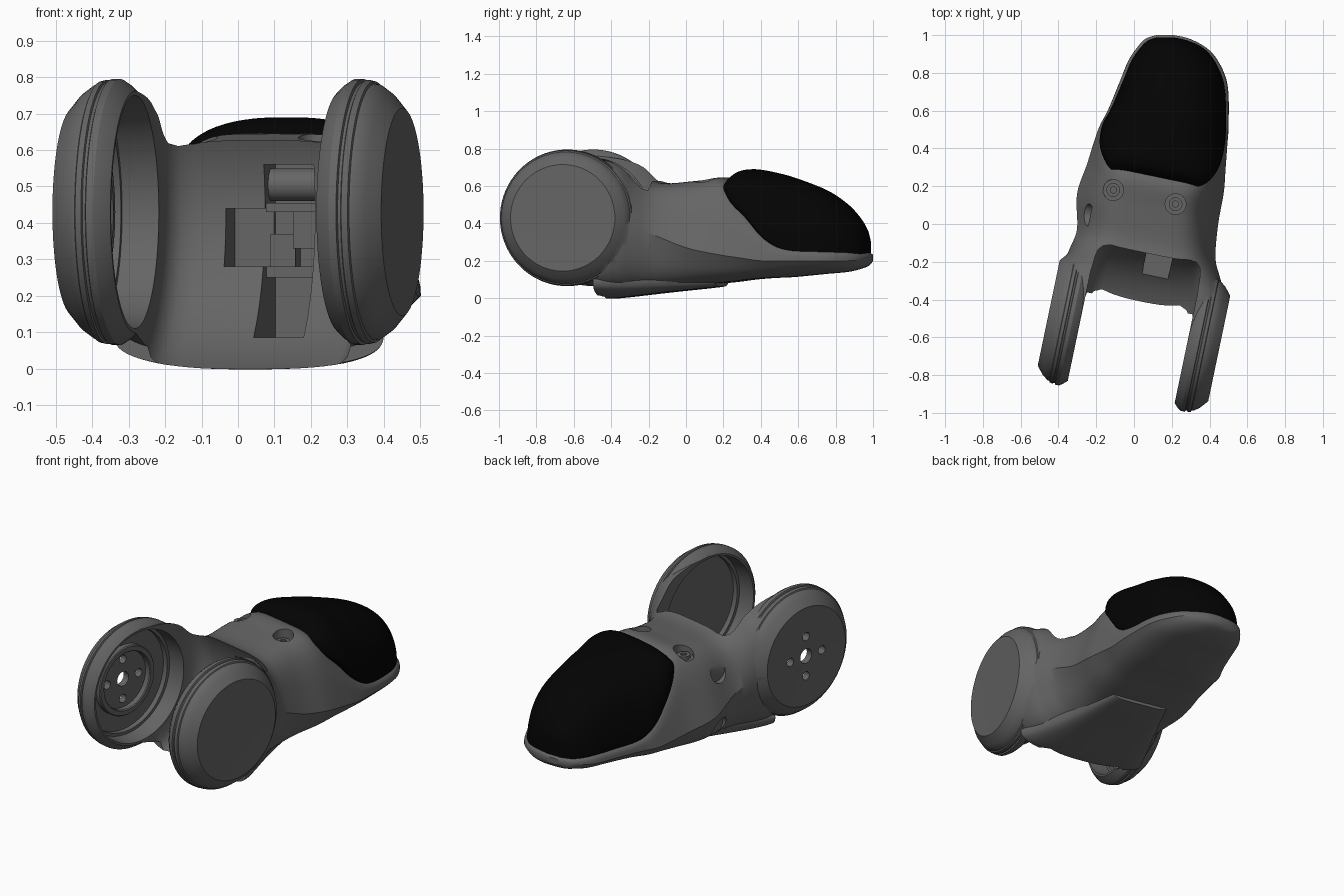
import bpy, bmesh
from math import sin, cos, pi, radians
from mathutils import Matrix, Vector

if "Cube" in bpy.data.objects:
    bpy.data.objects.remove(bpy.data.objects["Cube"])

# Joint frame: x along the ankle axis, origin at the ankle centre
JOINT = Matrix.Translation((0, -0.565, 0.43)) @ Matrix.Rotation(radians(-11.8), 4, 'Z')
SHEAR = -0.209


def make(name, bm):
    bmesh.ops.remove_doubles(bm, verts=bm.verts, dist=1e-5)
    bmesh.ops.recalc_face_normals(bm, faces=bm.faces)
    if bm.calc_volume(signed=True) < 0:
        bmesh.ops.reverse_faces(bm, faces=bm.faces)
    me = bpy.data.meshes.new(name)
    bm.to_mesh(me)
    bm.free()
    ob = bpy.data.objects.new(name, me)
    bpy.context.collection.objects.link(ob)
    return ob


def skin(name, rings, cap=True, loop=False):
    bm = bmesh.new()
    vs = [[bm.verts.new(p) for p in r] for r in rings]
    n = len(vs[0])
    pairs = list(zip(vs, vs[1:])) + ([(vs[-1], vs[0])] if loop else [])
    for a, b in pairs:
        for i in range(n):
            j = (i + 1) % n
            bm.faces.new((a[i], a[j], b[j], b[i]))
    if cap:
        bm.faces.new(vs[0])
        bm.faces.new(vs[-1])
    return make(name, bm)


def lathe(name, prof, loop=False, seg=96):
    """Revolve (x, radius) points about the ankle axis."""
    rings = [[JOINT @ Vector((x, r * cos(2 * pi * i / seg), r * sin(2 * pi * i / seg)))
              for i in range(seg)] for x, r in prof]
    return skin(name, rings, False, loop)


def spline(rows, steps):
    out = []
    for k in range(len(rows) - 1):
        p0, p1, p2, p3 = (rows[max(0, min(len(rows) - 1, k + d))] for d in (-1, 0, 1, 2))
        for s in range(steps):
            t = s / steps
            out.append([0.5 * (2 * b + (c - a) * t + (2 * a - 5 * b + 4 * c - d) * t * t
                               + (3 * b - a - 3 * c + d) * t ** 3)
                        for a, b, c, d in zip(p0, p1, p2, p3)])
    return out + [list(rows[-1])]


def loft(name, rows, steps=5, seg=64):
    """Rows: y, centre x, half width, z low, z mid, z high, shear, exponent, top taper, low taper."""
    rings = []
    for y, cx, hw, zb, zc, zt, k, n, tt, tb in spline(rows, steps):
        ring = []
        for i in range(seg):
            c, s = cos(2 * pi * i / seg), sin(2 * pi * i / seg)
            u = abs(c) ** (2 / n) * (1 if c > 0 else -1)
            v = abs(s) ** (2 / n) * (1 if s > 0 else -1)
            w = u * hw * (1 - tt * max(v, 0) - tb * max(-v, 0))
            ring.append((cx + w, y + k * SHEAR * w, zc + v * ((zt - zc) if v > 0 else (zc - zb))))
        rings.append(ring)
    return skin(name, rings)


def cylinder(name, r, depth, mat, seg=40):
    bm = bmesh.new()
    bmesh.ops.create_cone(bm, cap_ends=True, segments=seg, radius1=r, radius2=r, depth=depth, matrix=mat)
    return make(name, bm)


def box(name, lo, hi):
    lo, hi = Vector(lo), Vector(hi)
    bm = bmesh.new()
    bmesh.ops.create_cube(bm, size=1, matrix=JOINT @ Matrix.Translation((lo + hi) / 2)
                          @ Matrix.Diagonal((*(hi - lo), 1)))
    return make(name, bm)


def length(ob):
    ys = [v.co.y for v in ob.data.vertices] or [0]
    return max(ys) - min(ys)


def combine(ob, other, op):
    """Boolean that retries with another solver if a piece of the part gets lost."""
    before, size = ob.data.copy(), length(ob)
    for solver, own in (('EXACT', False), ('MANIFOLD', False), ('EXACT', True), ('FLOAT', False)):
        ob.data = before.copy()
        m = ob.modifiers.new("bool", 'BOOLEAN')
        m.operation, m.solver, m.object = op, solver, other
        if solver == 'EXACT':
            m.use_self = own
        bpy.context.view_layer.objects.active = ob
        bpy.ops.object.modifier_apply(modifier=m.name)
        if length(ob) > 0.95 * size:
            break
    bpy.data.objects.remove(other)


def smooth(ob, angle=30):
    bpy.ops.object.select_all(action='DESELECT')
    ob.select_set(True)
    bpy.context.view_layer.objects.active = ob
    bpy.ops.object.shade_smooth_by_angle(angle=radians(angle))


# Main shell from ankle to toe
body = loft("foot_shell", [
    (-0.565, 0.00, 0.415, 0.09, 0.43, 0.775, 1, 5, 0, 0),
    (-0.40, 0.035, 0.430, 0.04, 0.43, 0.755, 1, 4.5, 0, 0.05),
    (-0.29, 0.055, 0.425, 0.03, 0.42, 0.72, 1, 4, 0.03, 0.10),
    (-0.20, 0.060, 0.395, 0.04, 0.38, 0.65, 1, 4, 0.15, 0.15),
    (-0.10, 0.065, 0.366, 0.05, 0.34, 0.615, 1, 4.5, 0.25, 0.20),
    (0.08, 0.072, 0.374, 0.07, 0.27, 0.628, 1, 5, 0.30, 0.25),
    (0.24, 0.113, 0.362, 0.085, 0.235, 0.638, 1, 5, 0.28, 0.25),
    (0.36, 0.135, 0.350, 0.10, 0.215, 0.50, 0.9, 5, 0.16, 0.25),
    (0.46, 0.155, 0.338, 0.108, 0.20, 0.375, 0.8, 4.5, 0.06, 0.25),
    (0.57, 0.183, 0.318, 0.113, 0.20, 0.30, 0.6, 3.5, 0, 0.25),
    (0.75, 0.213, 0.283, 0.13, 0.20, 0.275, 0.3, 3.5, 0, 0.25),
    (0.86, 0.210, 0.240, 0.14, 0.20, 0.265, 0.1, 3.5, 0, 0.25),
    (0.93, 0.200, 0.187, 0.155, 0.205, 0.255, 0, 3, 0, 0.2),
    (0.98, 0.178, 0.118, 0.175, 0.21, 0.245, 0, 3, 0, 0.1),
    (1.0, 0.165, 0.045, 0.20, 0.215, 0.232, 0, 2.5, 0, 0)])

# Sole plate
combine(body, loft("sole_plate", [
    (-0.42, 0.03, 0.37, 0.0, 0.09, 0.14, 1, 2.5, 0, 0),
    (-0.36, 0.04, 0.35, 0.0, 0.09, 0.14, 1, 2.7, 0, 0),
    (-0.10, 0.07, 0.26, 0.03, 0.09, 0.15, 1, 4, 0, 0.1),
    (0.16, 0.11, 0.18, 0.058, 0.10, 0.15, 1, 5, 0, 0.1),
    (0.19, 0.11, 0.17, 0.066, 0.10, 0.15, 1, 5, 0, 0.1)]), 'UNION')

# Ankle discs: flat face, bevelled rim with fine grooves
for s in (-1, 1):
    combine(body, lathe("ankle_disc", [(s * x, r) for x, r in (
        (0.458, 0), (0.461, 0.285), (0.425, 0.328), (0.395, 0.350), (0.385, 0.352), (0.382, 0.359),
        (0.365, 0.363), (0.362, 0.357), (0.354, 0.357), (0.351, 0.365), (0.33, 0.365), (0.31, 0.352),
        (0.286, 0.328), (0.286, 0))]), 'UNION')

# Hollow between the discs, with a cup in each disc
half = [(0.42, 0), (0.42, 0.295), (0.39, 0.295), (0.39, 0.312), (0.289, 0.32), (0.289, 0.385),
        (0.275, 0.425), (0.25, 0.448), (0.21, 0.46)]
combine(body, lathe("ankle_hollow", half + [(-x, r) for x, r in reversed(half)]), 'DIFFERENCE')

# Service recess in the ankle wall
for lo, hi in (((-0.02, 0.2, -0.345), (0.12, 0.60, 0.13)), ((-0.13, 0.3, -0.15), (-0.01, 0.58, 0.01))):
    combine(body, box("recess_cutter", lo, hi), 'DIFFERENCE')

# Screw holes through the left disc
AXIS = Matrix.Rotation(pi / 2, 4, 'Y')
holes = [(0, 0, 0.042)] + [(0.115 * cos(a * pi / 2), 0.115 * sin(a * pi / 2), 0.024) for a in range(4)]
for y, z, r in holes:
    combine(body, cylinder("hole_cutter", r, 0.12,
                           JOINT @ Matrix.Translation((-0.44, y, z)) @ AXIS, 24), 'DIFFERENCE')

# Round pockets on the left flank and the deck
TURN = Matrix.Rotation(radians(-11.8), 4, 'Z') @ AXIS
for x, y, z in ((-0.30, 0.06, 0.48), (-0.28, 0.05, 0.16)):
    combine(body, cylinder("pocket_cutter", 0.058, 0.14, Matrix.Translation((x, y, z)) @ TURN), 'DIFFERENCE')
BOLTS = {"left": (-0.11, 0.18), "right": (0.22, 0.105)}
for x, y in BOLTS.values():
    combine(body, cylinder("bolt_cutter", 0.055, 0.2, Matrix.Translation((x, y, 0.68))), 'DIFFERENCE')
smooth(body)

# Deck bolts
for side, (x, y) in BOLTS.items():
    bolt = cylinder("deck_bolt_" + side, 0.036, 0.03, Matrix.Translation((x, y, 0.585)))
    combine(bolt, cylinder("socket_cutter", 0.018, 0.04, Matrix.Translation((x, y, 0.61)), 6), 'DIFFERENCE')
    smooth(bolt)

# Raised ring inside the left cup
smooth(lathe("bearing_ring", [(-0.425, 0.20), (-0.39, 0.20), (-0.385, 0.195), (-0.385, 0.17),
                              (-0.39, 0.165), (-0.425, 0.165)], True))

# Mechanism inside the recess
box("recess_shelf_upper", (-0.02, 0.47, 0.0), (0.12, 0.61, 0.025))
box("recess_shelf_lower", (-0.02, 0.48, -0.18), (0.12, 0.61, -0.15))
box("motor_block", (0.05, 0.50, -0.10), (0.12, 0.61, 0.0))
box("motor_base", (-0.02, 0.53, -0.15), (0.05, 0.61, -0.06))
smooth(cylinder("recess_roller", 0.045, 0.138, JOINT @ Matrix.Translation((0.05, 0.54, 0.075)) @ AXIS))

# Toe pad
pad = loft("toe_pad", [
    (0.24, 0.105, 0.225, 0.56, 0.58, 0.605, 1, 3.5, 0, 0),
    (0.262, 0.112, 0.255, 0.54, 0.57, 0.647, 1, 3, 0.04, 0),
    (0.30, 0.122, 0.288, 0.48, 0.53, 0.680, 1, 2.8, 0.05, 0),
    (0.37, 0.136, 0.318, 0.41, 0.46, 0.690, 0.9, 2.6, 0.05, 0),
    (0.47, 0.156, 0.324, 0.28, 0.34, 0.674, 0.8, 2.5, 0.05, 0),
    (0.58, 0.185, 0.303, 0.20, 0.27, 0.645, 0.6, 2.5, 0.05, 0),
    (0.75, 0.212, 0.266, 0.20, 0.25, 0.580, 0.3, 2.4, 0.05, 0),
    (0.86, 0.209, 0.222, 0.20, 0.24, 0.508, 0.1, 2.3, 0.05, 0),
    (0.93, 0.200, 0.168, 0.20, 0.24, 0.435, 0, 2.2, 0.05, 0),
    (0.972, 0.178, 0.102, 0.20, 0.235, 0.365, 0, 2.2, 0, 0),
    (0.988, 0.165, 0.040, 0.205, 0.23, 0.305, 0, 2.2, 0, 0)])
smooth(pad, 50)

# Dark grey for everything, black for the pad
for name, tone in (("dark_grey", 0.13), ("black_rubber", 0.001)):
    bpy.data.materials.new(name).diffuse_color = (tone, tone, tone, 1)
for ob in bpy.data.objects:
    ob.data.materials.clear()
    ob.data.materials.append(bpy.data.materials["black_rubber" if ob == pad else "dark_grey"])

for m in bpy.data.materials:
    if m.users and not m.is_grease_pencil:
        m.use_nodes = True
        m.node_tree.nodes["Principled BSDF"].inputs["Base Color"].default_value = m.diffuse_color
